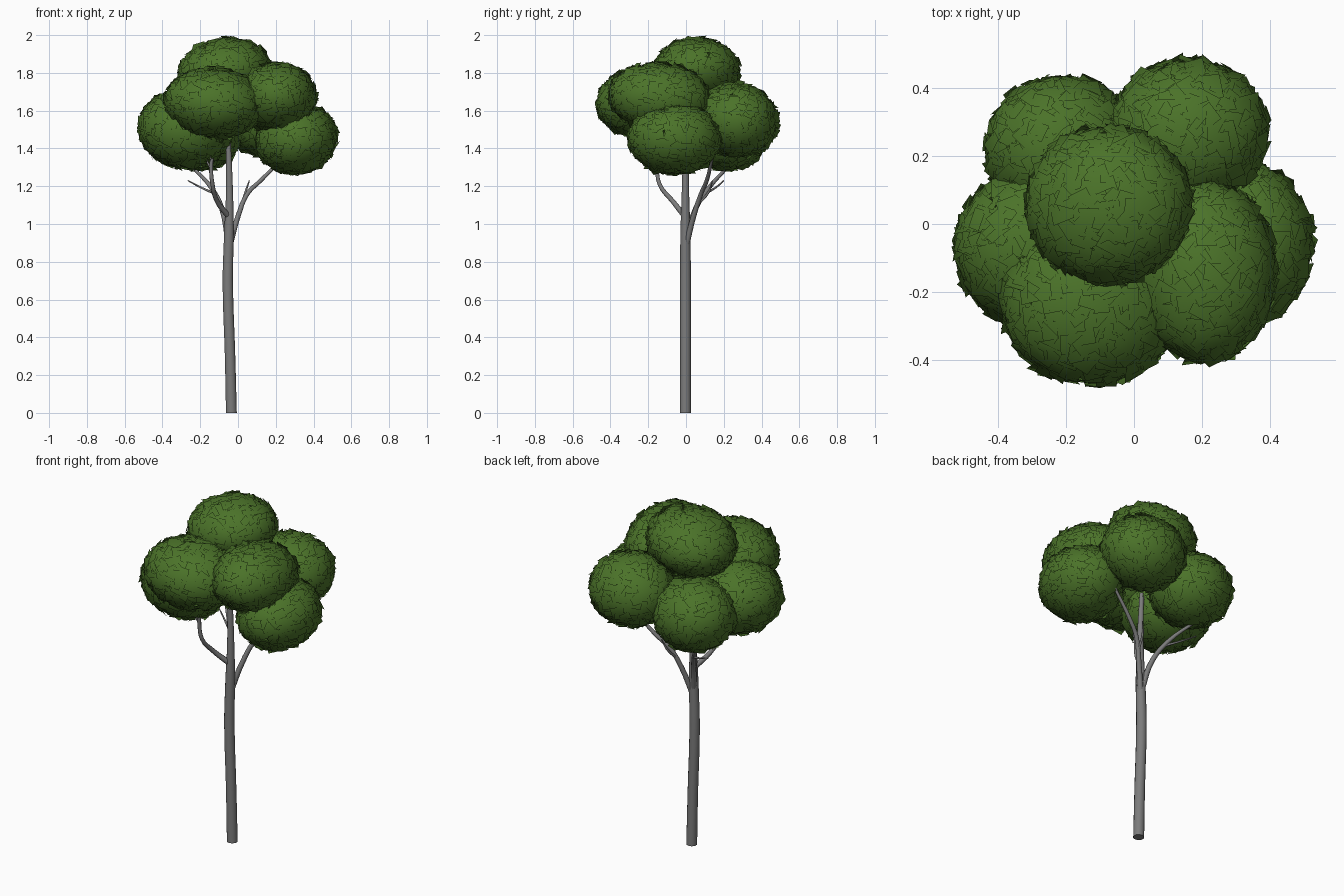
import bpy
import math
import random
from mathutils import Vector, Euler

random.seed(7)
if "Cube" in bpy.data.objects:
    bpy.data.objects.remove(bpy.data.objects["Cube"], do_unlink=True)


def make_material(name, color):
    mat = bpy.data.materials.new(name)
    mat.use_nodes = True
    mat.diffuse_color = color
    bsdf = next(n for n in mat.node_tree.nodes if n.type == "BSDF_PRINCIPLED")
    bsdf.inputs["Base Color"].default_value = color
    bsdf.inputs["Roughness"].default_value = 0.9
    return mat


bark = make_material("grey_bark", (0.2, 0.2, 0.2, 1))
leaf = make_material("leaf_green", (0.07, 0.17, 0.022, 1))


def limb(name, points):
    """Tapered smooth tube through (x, y, z, radius) points."""
    curve = bpy.data.curves.new(name, "CURVE")
    curve.dimensions = "3D"
    curve.bevel_depth = 1
    curve.bevel_resolution = 3
    curve.resolution_u = 4
    curve.use_fill_caps = True
    spline = curve.splines.new("BEZIER")
    spline.bezier_points.add(len(points) - 1)
    for bp, (x, y, z, r) in zip(spline.bezier_points, points):
        bp.co = (x, y, z)
        bp.radius = r
        bp.handle_left_type = bp.handle_right_type = "AUTO"
    obj = bpy.data.objects.new(name, curve)
    bpy.context.collection.objects.link(obj)
    bpy.ops.object.select_all(action="DESELECT")
    obj.select_set(True)
    bpy.context.view_layer.objects.active = obj
    bpy.ops.object.convert(target="MESH")
    obj = bpy.context.object
    obj.data.materials.clear()
    obj.data.materials.append(bark)
    bpy.ops.object.shade_smooth_by_angle(angle=math.radians(50))


def foliage(name, center, radii, tilt, cards=650):
    """Ellipsoid shell of overlapping square leaf cards, shaded as one round mass."""
    rot = Euler([math.radians(a) for a in tilt]).to_matrix()
    center, radii = Vector(center), Vector(radii)
    verts, faces, normals = [], [], []
    golden = math.pi * (3 - math.sqrt(5))
    for i in range(cards):
        # evenly spread directions with a little scatter
        h = 1 - 2 * (i + 0.5) / cards
        ring = math.sqrt(1 - h * h)
        a = i * golden + random.uniform(-0.1, 0.1)
        unit = Vector((ring * math.cos(a), ring * math.sin(a), h))
        normal = Vector([u / r for u, r in zip(unit, radii)]).normalized()
        spot = Vector([u * r for u, r in zip(unit, radii)]) * random.uniform(0.93, 0.97)
        # lean the card slightly off the surface
        lean = Vector([random.gauss(0, 0.2) for _ in range(3)])
        facing = (normal + lean).normalized()
        side = facing.cross(Vector((0, 0, 1)))
        if side.length < 0.05:
            side = Vector((1, 0, 0))
        side.normalize()
        up = side.cross(facing)
        spin = random.gauss(0, 0.3)
        s = side * math.cos(spin) + up * math.sin(spin)
        t = up * math.cos(spin) - side * math.sin(spin)
        if s.cross(t).dot(normal) < 0:
            s = -s
        w, l = random.uniform(0.022, 0.034), random.uniform(0.024, 0.04)
        first = len(verts)
        for j, k in ((-1, -1), (1, -1), (1, 1), (-1, 1)):
            p = spot + s * (w * j) + t * (l * k)
            verts.append(center + rot @ p)
            n = Vector([c / (r * r) for c, r in zip(p, radii)]).normalized()
            normals.append(rot @ n)
        faces.append(range(first, first + 4))
    mesh = bpy.data.meshes.new(name)
    mesh.from_pydata(verts, [], [list(f) for f in faces])
    mesh.materials.append(leaf)
    mesh.polygons.foreach_set("use_smooth", [True] * len(faces))
    mesh.update()
    mesh.normals_split_custom_set_from_vertices(normals)
    bpy.context.collection.objects.link(bpy.data.objects.new(name, mesh))


# trunk
limb("trunk", [(-0.035, -0.003, 0, 0.03), (-0.042, -0.003, 0.3, 0.029),
               (-0.054, -0.003, 0.7, 0.029), (-0.048, -0.003, 0.95, 0.027),
               (-0.045, -0.003, 1.15, 0.02), (-0.053, 0, 1.5, 0.012)])

# branches
limb("left_branch", [(-0.045, 0, 0.88, 0.016), (0, 0.04, 1.04, 0.014),
                     (0.05, 0.08, 1.16, 0.012), (0.12, 0.11, 1.23, 0.011),
                     (0.25, 0.14, 1.36, 0.008)])
limb("back_branch", [(-0.05, 0, 0.9, 0.016), (-0.085, 0.05, 1.08, 0.014),
                     (-0.14, 0.12, 1.19, 0.012), (-0.24, 0.22, 1.3, 0.008)])
limb("front_branch", [(-0.05, -0.005, 1.04, 0.016), (-0.11, -0.07, 1.12, 0.013),
                      (-0.135, -0.14, 1.21, 0.011), (-0.142, -0.155, 1.31, 0.01),
                      (-0.12, -0.17, 1.45, 0.007)])

# twigs
limb("left_twig", [(0.02, 0.06, 1.1, 0.007), (0.04, 0.12, 1.17, 0.006),
                   (0.06, 0.14, 1.23, 0.003)])
limb("back_twig", [(-0.12, 0.1, 1.16, 0.007), (-0.2, 0.16, 1.195, 0.005),
                   (-0.265, 0.2, 1.23, 0.003)])
limb("front_twig", [(-0.14, -0.15, 1.29, 0.007), (-0.165, -0.15, 1.34, 0.005),
                    (-0.155, -0.15, 1.39, 0.003)])

# leaf clusters
foliage("top_foliage", (-0.075, 0.055, 1.81), (0.25, 0.235, 0.175), (0, -10, 0))
foliage("front_foliage", (-0.125, -0.23, 1.64), (0.27, 0.25, 0.19), (0, 4, 0))
foliage("upper_left_foliage", (0.21, -0.14, 1.67), (0.21, 0.275, 0.185), (-5, 0, 0))
foliage("lower_left_foliage", (0.31, -0.06, 1.45), (0.22, 0.25, 0.19), (0, -12, 0))
foliage("back_left_foliage", (0.16, 0.27, 1.55), (0.24, 0.22, 0.2), (-8, 0, 0))
foliage("back_right_foliage", (-0.21, 0.22, 1.48), (0.23, 0.22, 0.2), (0, 6, 0))
foliage("right_foliage", (-0.285, -0.07, 1.5), (0.25, 0.24, 0.21), (0, 10, 0))
